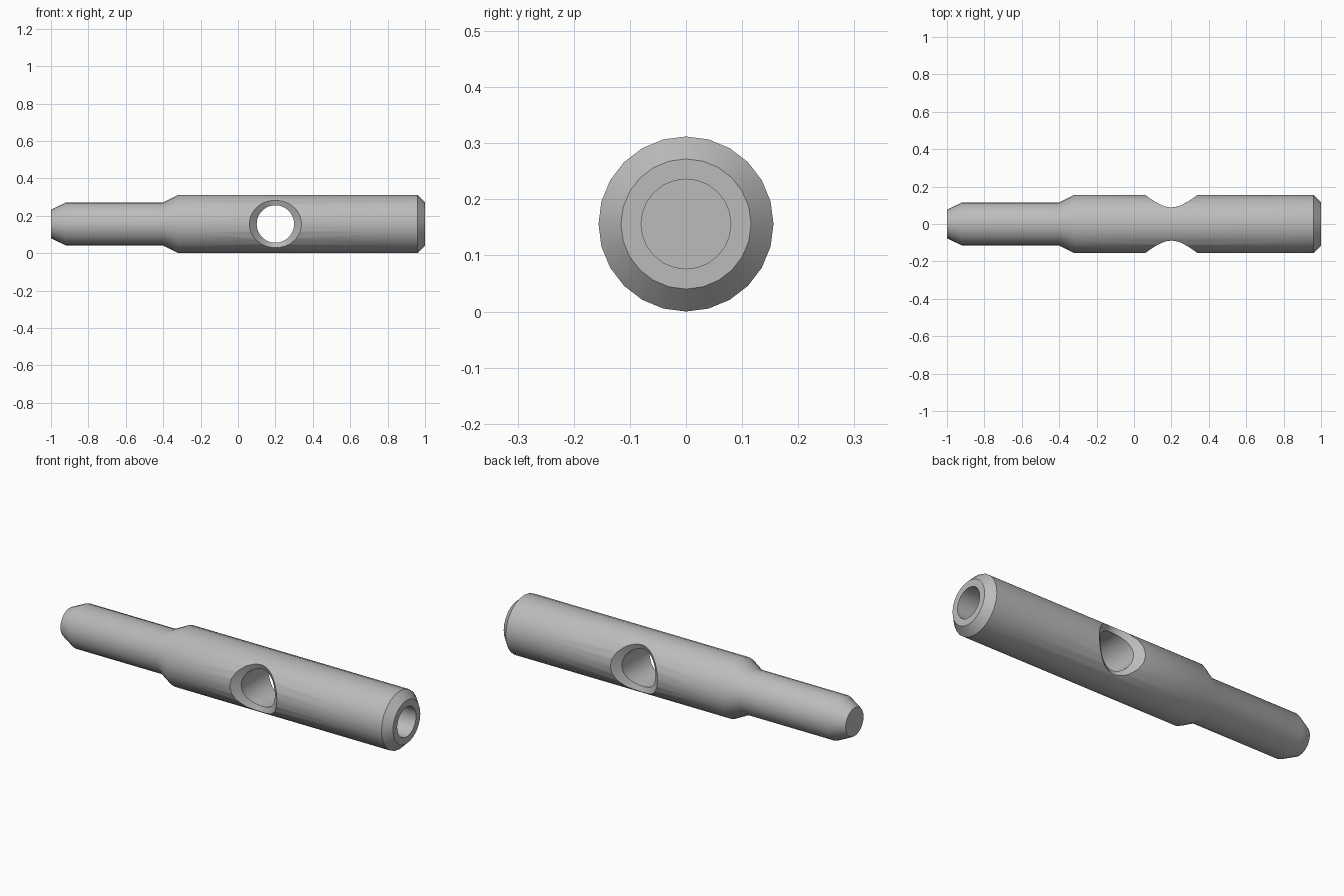
import bpy, bmesh
from math import sin, cos, pi, sqrt

cube = bpy.data.objects.get("Cube")
if cube:
    bpy.data.objects.remove(cube, do_unlink=True)

R = 0.156        # main barrel radius, also the axis height
CHAMFER = 0.04
HOLE_X, HOLE_R = 0.2, 0.1

steel = bpy.data.materials.new("grey steel")
steel.use_nodes = True
grey = (0.5, 0.5, 0.5, 1)
steel.diffuse_color = grey
steel.node_tree.nodes["Principled BSDF"].inputs["Base Color"].default_value = grey


def skin(name, rings):
    """Solid from a list of equal-length vertex rings, capped at both ends."""
    bm = bmesh.new()
    loops = [[bm.verts.new(p) for p in ring] for ring in rings]
    n = len(loops[0])
    for a, b in zip(loops, loops[1:]):
        for i in range(n):
            j = (i + 1) % n
            bm.faces.new((a[i], a[j], b[j], b[i]))
    bm.faces.new(loops[0])
    bm.faces.new(loops[-1])
    bmesh.ops.recalc_face_normals(bm, faces=bm.faces)
    mesh = bpy.data.meshes.new(name)
    bm.to_mesh(mesh)
    bm.free()
    mesh.materials.append(steel)
    obj = bpy.data.objects.new(name, mesh)
    bpy.context.collection.objects.link(obj)
    return obj


# Turned pin: nose, thin shank, shoulder, barrel, end chamfer, blind bore
profile = [(-1, 0.076), (-0.92, 0.115), (-0.4, 0.115), (-0.32, R),
           (1 - CHAMFER, R), (1, R - CHAMFER), (1, 0.08), (0.5, 0.08)]
SIDES = 24
pin = skin("pin_body", [
    [(x, r * sin(2 * pi * i / SIDES), R + r * cos(2 * pi * i / SIDES)) for i in range(SIDES)]
    for x, r in profile])


# Cross hole whose chamfer follows the curved rim on both sides
def hole_rings(side, steps=48):
    inner, flare, cap = [], [], []
    for i in range(steps):
        c, s = cos(2 * pi * i / steps), sin(2 * pi * i / steps)
        deep = sqrt(R * R - (HOLE_R * s) ** 2) - CHAMFER
        x, z = 0.14 * c, 0.128 * s
        y = sqrt(R * R - z * z)
        # Carry the chamfer slope past the barrel surface
        ex = x + 0.5 * (x - HOLE_R * c)
        ez = z + 0.5 * (z - HOLE_R * s)
        ey = y + 0.5 * (y - deep)
        inner.append((HOLE_X + HOLE_R * c, side * deep, R + HOLE_R * s))
        flare.append((HOLE_X + ex, side * ey, R + ez))
        cap.append((HOLE_X + ex, side * 0.3, R + ez))
    return [cap, flare, inner]


cutter = skin("cross_hole_cutter", hole_rings(-1) + hole_rings(1)[::-1])
cutter.hide_render = True

cut = pin.modifiers.new("cross_hole", "BOOLEAN")
cut.operation = "DIFFERENCE"
cut.solver = "EXACT"
cut.object = cutter

bpy.ops.object.select_all(action="DESELECT")
pin.select_set(True)
bpy.context.view_layer.objects.active = pin
bpy.ops.object.modifier_apply(modifier=cut.name)
bpy.data.objects.remove(cutter, do_unlink=True)
bpy.ops.object.shade_smooth_by_angle(angle=pi / 6)
